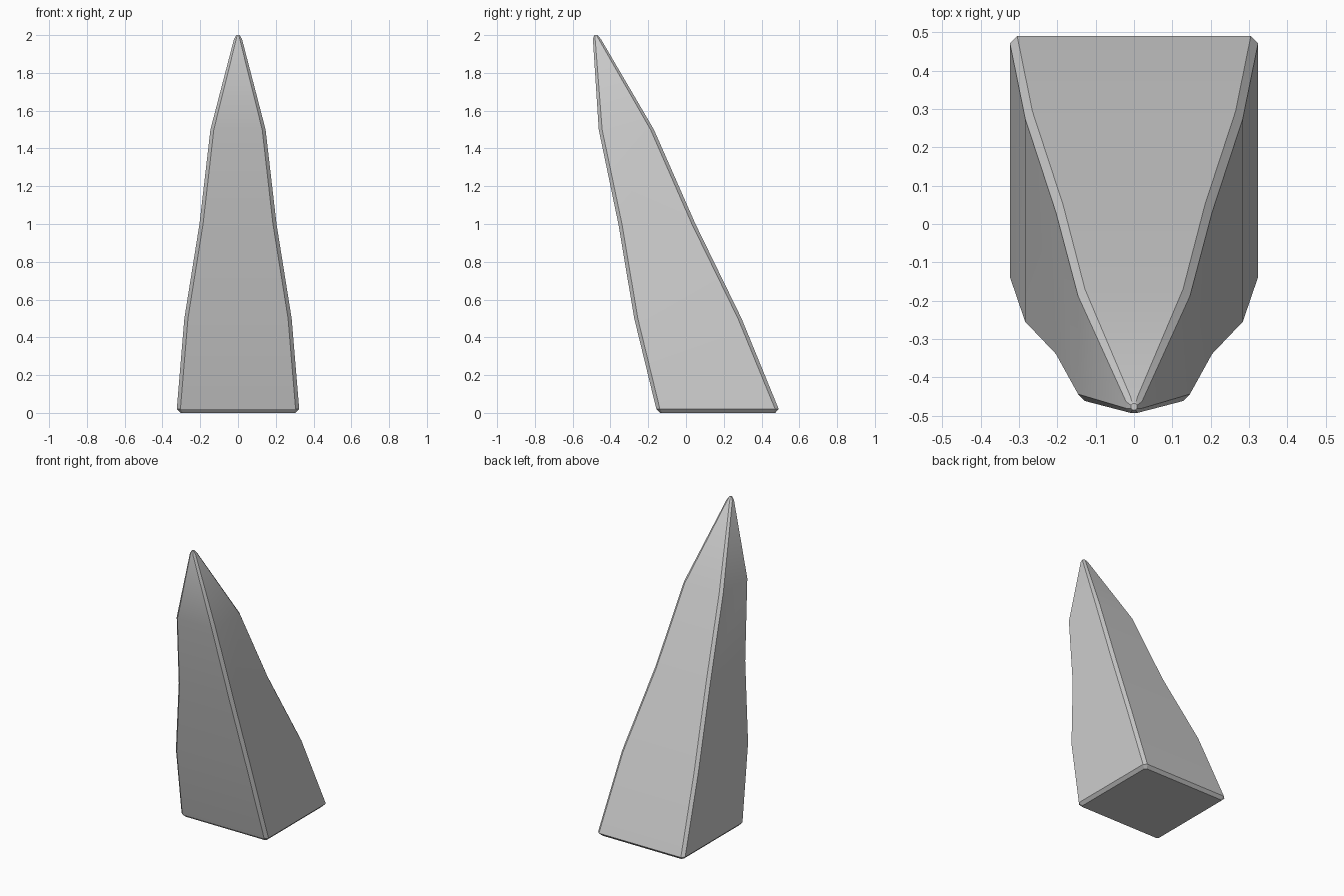
import bpy, bmesh

if "Cube" in bpy.data.objects:
    bpy.data.objects.remove(bpy.data.objects["Cube"])

# Square sections up the spike: height, half width, centre y, corner chamfer
SECTIONS = [
    (0.0, 0.305, 0.167, 0.012),
    (0.02, 0.324, 0.167, 0.019),
    (0.5, 0.284, 0.010, 0.019),
    (1.0, 0.204, -0.154, 0.019),
    (1.5, 0.146, -0.316, 0.018),
    (1.98, 0.021, -0.472, 0.012),
    (2.0, 0.008, -0.477, 0.004),
]


def chamfered_square(bm, z, h, cy, c):
    """One ring of eight vertices, counter-clockwise from above."""
    i = h - c
    pts = [(h, -i), (h, i), (i, h), (-i, h), (-h, i), (-h, -i), (-i, -h), (i, -h)]
    return [bm.verts.new((x, cy + y, z)) for x, y in pts]


# Leaning spike lofted through the sections
bm = bmesh.new()
rings = [chamfered_square(bm, *s) for s in SECTIONS]
for a, b in zip(rings, rings[1:]):
    for k in range(8):
        n = (k + 1) % 8
        bm.faces.new((a[k], a[n], b[n], b[k]))
bm.faces.new(rings[0][::-1])
bm.faces.new(rings[-1])
bmesh.ops.recalc_face_normals(bm, faces=bm.faces)

mesh = bpy.data.meshes.new("spike")
bm.to_mesh(mesh)
bm.free()
spike = bpy.data.objects.new("spike", mesh)
bpy.context.collection.objects.link(spike)

# Smooth along the curve, crisp at the chamfers
bpy.context.view_layer.objects.active = spike
spike.select_set(True)
bpy.ops.object.shade_smooth_by_angle(angle=0.52)
